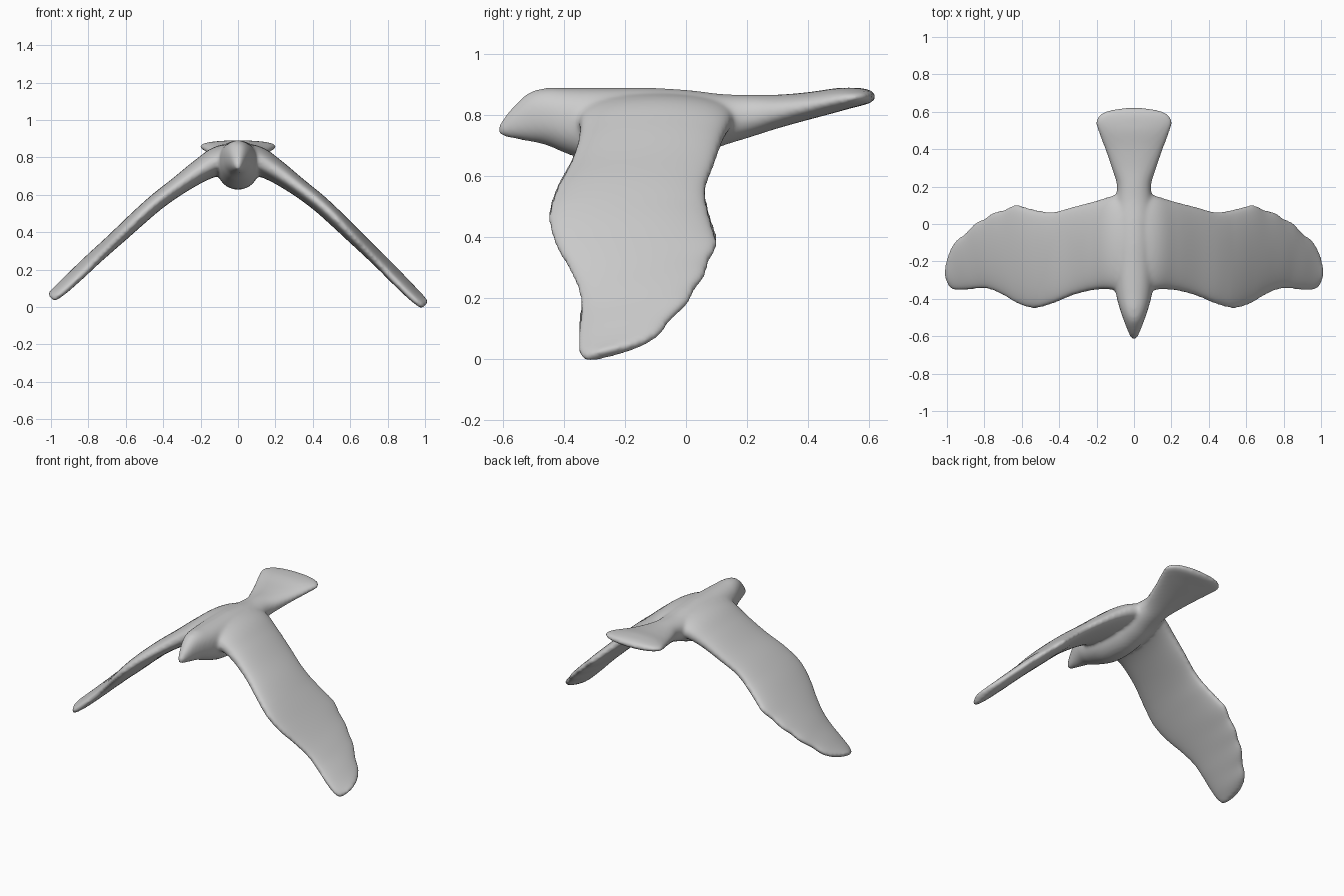
import bpy, bmesh, math
from mathutils import Vector

if "Cube" in bpy.data.objects:
    bpy.data.objects.remove(bpy.data.objects["Cube"])


def spline(rows, steps=5):
    """Catmull-Rom interpolation through rows of numbers."""
    out = []
    for i in range(len(rows) - 1):
        p = [rows[max(i - 1, 0)], rows[i], rows[i + 1], rows[min(i + 2, len(rows) - 1)]]
        for s in range(steps):
            t = s / steps
            out.append([b + 0.5 * t * (c - a + t * (2*a - 5*b + 4*c - d + t * (3*(b - c) + d - a)))
                        for a, b, c, d in zip(*p)])
    return out + [list(rows[-1])]


def loft(bm, rings):
    """Skin a list of closed rings and cap both ends."""
    loops = [[bm.verts.new(p) for p in r] for r in rings]
    n = len(loops[0])
    faces = [bm.faces.new((a[i], a[(i + 1) % n], b[(i + 1) % n], b[i]))
             for a, b in zip(loops, loops[1:]) for i in range(n)]
    faces += [bm.faces.new(loops[0]), bm.faces.new(loops[-1])]
    bmesh.ops.recalc_face_normals(bm, faces=faces)


def ring(centre, u, v, n=40, power=1.0):
    """Closed oval section; a power below 1 makes it fuller along v."""
    pts = []
    for i in range(n):
        c, s = math.cos(2 * math.pi * i / n), math.sin(2 * math.pi * i / n)
        pts.append(centre + u * c + v * math.copysign(abs(s) ** power, s))
    return pts


bm = bmesh.new()

# Head, body and fanned tail: y, half width, top, bottom
body = [
    (-0.617, 0.012, 0.765, 0.735), (-0.58, 0.030, 0.815, 0.726),
    (-0.52, 0.053, 0.872, 0.715), (-0.46, 0.074, 0.890, 0.703),
    (-0.38, 0.095, 0.890, 0.670), (-0.25, 0.112, 0.890, 0.632),
    (-0.10, 0.112, 0.890, 0.630), (0.02, 0.108, 0.882, 0.660),
    (0.12, 0.098, 0.870, 0.700), (0.21, 0.092, 0.868, 0.728),
    (0.30, 0.120, 0.868, 0.757), (0.40, 0.155, 0.876, 0.785),
    (0.49, 0.190, 0.889, 0.809), (0.54, 0.205, 0.891, 0.823),
    (0.58, 0.190, 0.889, 0.833), (0.605, 0.145, 0.883, 0.841),
    (0.62, 0.07, 0.872, 0.850)]
loft(bm, [ring(Vector((0, y, (t + b) / 2)), Vector((w, 0, 0)), Vector((0, 0, (t - b) / 2)), power=0.85)
          for y, w, t, b in spline(body)])

# Wings: x, centre height, leading edge y, trailing edge y, thickness
half_wing = [
    (0.0, 0.80, -0.36, 0.17, 0.15), (0.10, 0.782, -0.352, 0.155, 0.155),
    (0.20, 0.728, -0.352, 0.125, 0.125), (0.32, 0.643, -0.380, 0.095, 0.10),
    (0.43, 0.558, -0.425, 0.067, 0.092), (0.53, 0.467, -0.452, 0.078, 0.088),
    (0.62, 0.38, -0.430, 0.102, 0.082), (0.70, 0.303, -0.385, 0.075, 0.075),
    (0.78, 0.226, -0.352, 0.04, 0.07), (0.86, 0.145, -0.350, -0.02, 0.065),
    (0.93, 0.075, -0.355, -0.085, 0.06), (0.972, 0.036, -0.353, -0.14, 0.052),
    (0.992, 0.018, -0.342, -0.20, 0.045), (1.002, 0.009, -0.325, -0.265, 0.035)]
# One wing tip hangs a little higher than the other
left = [(-x, z + 0.04 * x * x, a, b, t) for x, z, a, b, t in half_wing[:0:-1]]
wing = spline(left + half_wing, 6)
rings = []
for i, (x, z, lead, trail, thick) in enumerate(wing):
    p, q = wing[max(i - 1, 0)], wing[min(i + 1, len(wing) - 1)]
    normal = Vector((p[1] - q[1], 0, q[0] - p[0])).normalized()
    outer = min(1, max(0, abs(x) - 0.5) * 3)
    trail += 0.006 * outer * math.sin(abs(x) * 62)   # feathered edge
    chord = Vector((0, (trail - lead) / 2, 0)) + normal * 0.018 * outer
    centre = Vector((x, (lead + trail) / 2, z))
    rings.append(ring(centre, chord, normal * thick / 2, power=0.8))
loft(bm, rings)

mesh = bpy.data.meshes.new("flying_bird")
bm.to_mesh(mesh)
bm.free()
bird = bpy.data.objects.new("flying_bird", mesh)
bpy.context.collection.objects.link(bird)

# Fuse body and wings into one soft sculpted surface
remesh = bird.modifiers.new("fuse", 'REMESH')
remesh.mode = 'VOXEL'
remesh.voxel_size = 0.01
remesh.use_smooth_shade = True
smooth = bird.modifiers.new("soften", 'SMOOTH')
smooth.factor = 0.5
smooth.iterations = 12
